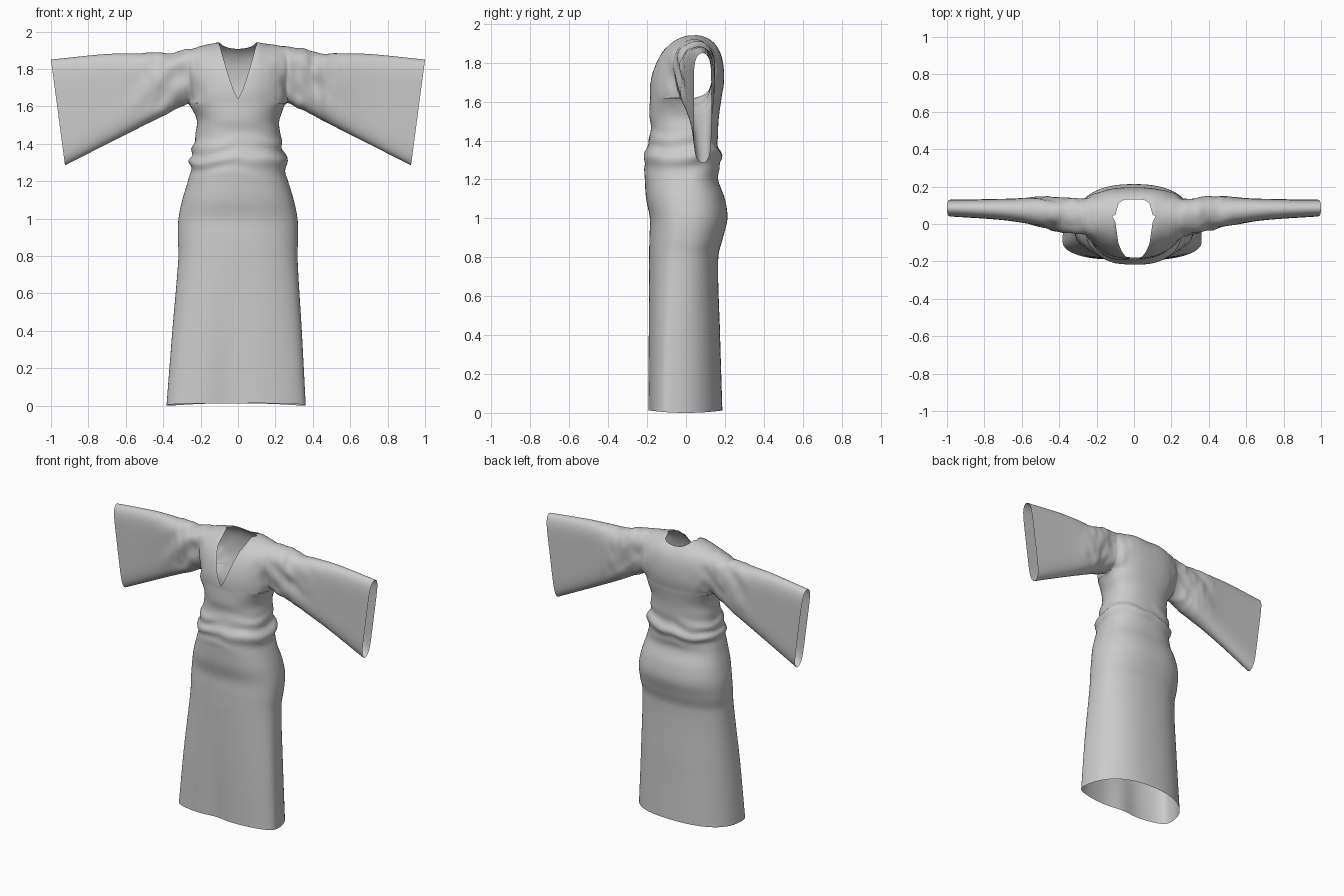
import bpy, bmesh, math
from mathutils import Vector, noise

if "Cube" in bpy.data.objects:
    bpy.data.objects.remove(bpy.data.objects["Cube"])

N, ROWS, SLEEVE, RINGS = 48, 26, 44, 110     # columns per panel, panel rows, sleeve columns, body rings
ARM_X, ARM_Z, NECK = 0.262, 1.62, 0.1        # armpit position, neck half width


def curve(pts, t):
    """Smooth interpolation through (t, value...) points."""
    t = min(max(t, pts[0][0]), pts[-1][0])
    i = 0
    while i < len(pts) - 2 and t > pts[i + 1][0]:
        i += 1
    a, b = pts[i], pts[i + 1]
    p, n = pts[max(i - 1, 0)], pts[min(i + 2, len(pts) - 1)]
    h = b[0] - a[0]
    u = (t - a[0]) / h
    out = []
    for k in range(1, len(a)):
        m0 = (b[k] - p[k]) / (b[0] - p[0]) * h
        m1 = (n[k] - a[k]) / (n[0] - a[0]) * h
        out.append((2*u**3 - 3*u*u + 1)*a[k] + (u**3 - 2*u*u + u)*m0
                   + (3*u*u - 2*u**3)*b[k] + (u**3 - u*u)*m1)
    return out


# body profile: z, half width, front y, back y, y of the widest point
BODY = [(0, .372, -.197, .187, -.09), (.4, .346, -.195, .175, -.07), (.8, .318, -.19, .166, -.03),
        (.9, .322, -.188, .19, -.01), (1.0, .318, -.186, .213, 0), (1.1, .298, -.205, .2, 0),
        (1.2, .268, -.212, .165, 0), (1.26, .252, -.214, .172, 0), (1.32, .258, -.212, .182, 0),
        (1.38, .24, -.198, .165, .01), (1.46, .226, -.18, .165, .02), (1.53, .22, -.188, .17, .03),
        (ARM_Z, ARM_X, -.185, .183, .042)]
# sleeve: x, top z, centre y, half thickness
TOP = [(0, 1.935, .042, .1), (.1, 1.942, .042, .1), (.2, 1.925, .042, .1), (ARM_X, 1.912, .042, .1),
       (.5, 1.885, .065, .078), (.7, 1.88, .077, .058), (1, 1.85, .085, .045)]


def power(v, e):
    return math.copysign(abs(v)**e, v)


def ring_point(t, z):
    w, yf, yb, ym = curve(BODY, z)
    c, s = math.cos(t), math.sin(t)
    if abs(c) < 1e-9: c = 0.0
    if abs(s) < 1e-9: s = 0.0
    x = w * power(c, .85)
    y = ym + (yb - ym if s > 0 else ym - yf) * power(s, .85)
    low = max(0, 1 - z / .8)
    if s < 0:                                  # soft centre valley in the front of the skirt
        y += .022 * low * math.exp(-((x + .04) / .09)**2)
    return Vector((x - .01 * low, y, z + .35 * y * y * low))


bm = bmesh.new()


def grid(rows, closed=False):
    vs = [[bm.verts.new(p) for p in r] for r in rows]
    n = len(rows[0])
    for a, b in zip(vs, vs[1:]):
        for j in range(n if closed else n - 1):
            k = (j + 1) % n
            bm.faces.new((a[j], a[k], b[k], b[j]))


# skirt and torso tube
grid([[ring_point(math.pi * j / N, ARM_Z * i / RINGS) for j in range(2 * N)]
      for i in range(RINGS + 1)], True)


def panel_column(side, x, q, base):
    """One column of the yoke or sleeve, from lower edge up to shoulder or neckline."""
    sgn = -1 if x < 0 else 1
    ax = abs(x)
    zt, yc, thick = curve(TOP, ax)
    zb = ARM_Z + (1.285 - ARM_Z) * q
    top = 1.0
    if ax < NECK - 1e-4:                       # V neck in front, shallow scoop behind
        r = ax / NECK
        top = (1.64 + .3 * r**1.3 - zb) / (zt - zb) if side < 0 else .91 + .09 * r**4
        top = min(top, 1)
    col = []
    for i in range(ROWS + 1):
        h = top * (1 - math.cos(math.pi * i / ROWS)) / 2
        body = base * math.sqrt(max(0, 1 - h**(2 if side < 0 else 3.6)))
        tube = thick * math.sqrt(max(0, 1 - abs(2 * h - 1)**(3 + 4 * q)))
        d = (body**3 + tube**3)**(1 / 3)
        col.append(Vector((sgn * (ax - .075 * q * (1 - h)), yc + side * d, zb + (zt - zb) * h)))
    return col


# front and back yoke panels with both sleeves
for side in (-1, 1):
    cols = []
    for i in range(SLEEVE, 0, -1):
        q = i / SLEEVE
        cols.append(panel_column(side, ARM_X + (1 - ARM_X) * q, q, 0))
    for j in range(N + 1):
        p = ring_point(side * math.pi * j / N, ARM_Z)
        cols.append(panel_column(side, p.x, 0, abs(p.y - .042)))
    for i in range(1, SLEEVE + 1):
        q = i / SLEEVE
        cols.append(panel_column(side, -ARM_X - (1 - ARM_X) * q, q, 0))
    grid(cols)

bmesh.ops.remove_doubles(bm, verts=bm.verts, dist=1e-4)
bmesh.ops.recalc_face_normals(bm, faces=bm.faces)

# soften the armpit and shoulder transitions
soft = [v for v in bm.verts if not v.is_boundary and v.co.z > 1.5 and .12 < abs(v.co.x) < .42]
for _ in range(6):
    bmesh.ops.smooth_vert(bm, verts=soft, factor=.5, use_axis_x=True, use_axis_y=True, use_axis_z=True)
bm.normal_update()

# cloth folds: gathers at the waist, drag folds on the sleeves
moves = []
for v in bm.verts:
    x, y, z = v.co
    waist = math.exp(-((z - 1.34) / .075)**2) if abs(x) < .3 else 0
    wave = math.sin(z * 62 + abs(x) * 14 + 5 * noise.noise(Vector((x * 5, y * 5, z * 4))))
    d = waist * .010 * wave * (.55 + abs(x) * 2)
    arm = math.exp(-((abs(x) - .36) / .15)**2) * min(1, max(0, (z - 1.5) / .12))
    d += arm * .022 * noise.noise(Vector((x * 9 + math.copysign(z * 9, x), y * 6, z * 5)))
    d += arm * .010 * noise.noise(Vector((x * 24, y * 12, z * 12)))
    moves.append((v, v.normal * d))
for v, m in moves:
    v.co += m

mesh = bpy.data.meshes.new("robe")
bm.to_mesh(mesh)
bm.free()
robe = bpy.data.objects.new("robe", mesh)
bpy.context.collection.objects.link(robe)
for f in mesh.polygons:
    f.use_smooth = True
